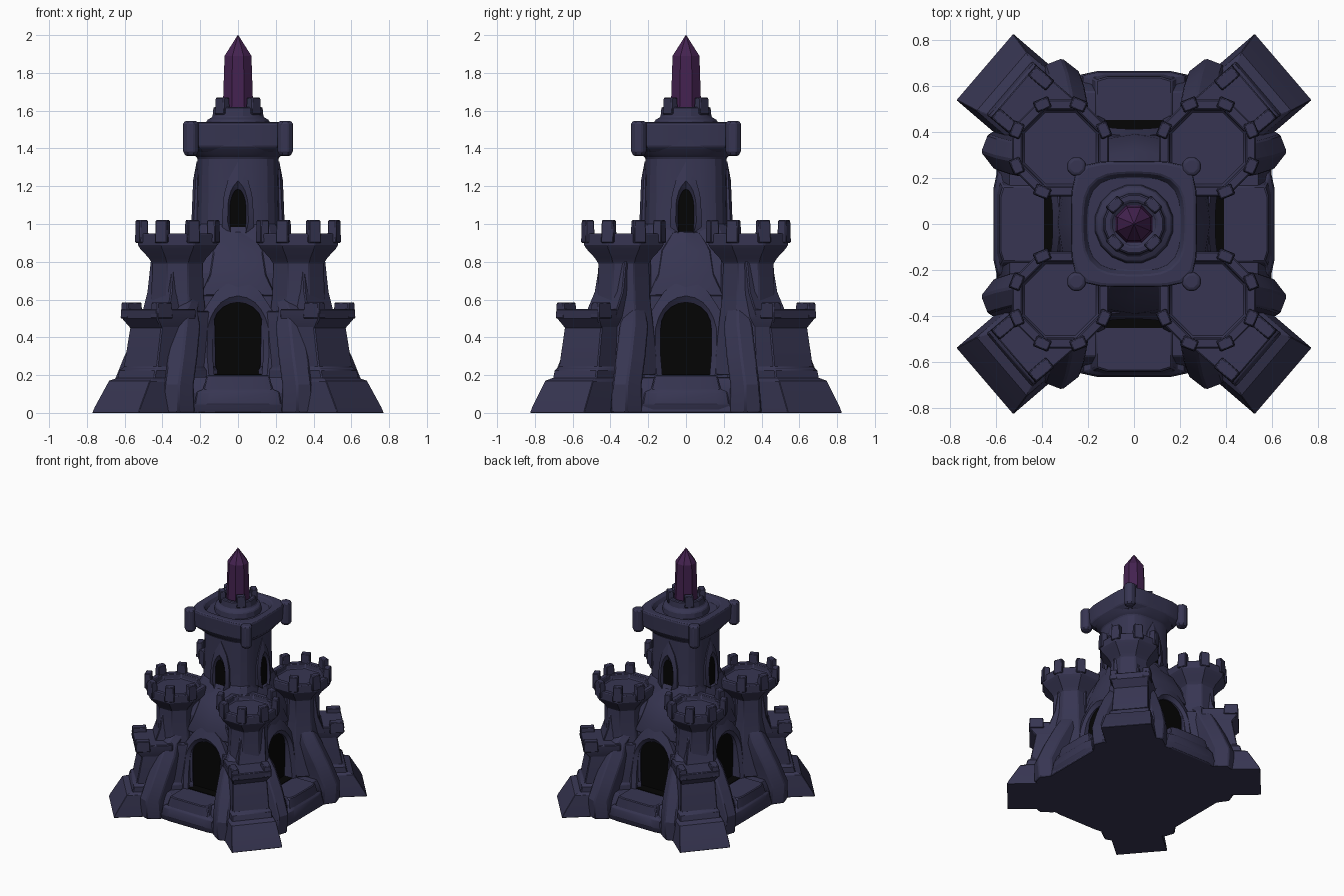
import bpy, bmesh, math
from mathutils import Vector

if "Cube" in bpy.data.objects:
    bpy.data.objects.remove(bpy.data.objects["Cube"])


def material(name, rgb):
    m = bpy.data.materials.new(name)
    m.diffuse_color = (*rgb, 1)
    m.use_nodes = True
    m.node_tree.nodes["Principled BSDF"].inputs["Base Color"].default_value = m.diffuse_color
    return m


STONE = material("slate stone", (0.038, 0.036, 0.084))
PURPLE = material("purple crystal", (0.058, 0.016, 0.080))
BLACK = material("black opening", (0.0014, 0.0014, 0.0014))


def finish(name, bm, mat, mirror=(0, 0), bevel=0.008):
    bmesh.ops.recalc_face_normals(bm, faces=bm.faces)
    me = bpy.data.meshes.new(name)
    bm.to_mesh(me)
    bm.free()
    ob = bpy.data.objects.new(name, me)
    bpy.context.collection.objects.link(ob)
    me.materials.append(mat)
    bpy.ops.object.select_all(action='DESELECT')
    ob.select_set(True)
    bpy.context.view_layer.objects.active = ob
    bpy.ops.object.shade_smooth_by_angle(angle=math.radians(20))
    if bevel:
        b = ob.modifiers.new("worn edges", 'BEVEL')
        b.width, b.segments, b.limit_method = bevel, 1, 'ANGLE'
        b.angle_limit = math.radians(40)
    if any(mirror):
        m = ob.modifiers.new("mirror", 'MIRROR')
        m.use_axis = (bool(mirror[0]), bool(mirror[1]), False)
        m.use_mirror_merge = False
    return ob


def add_loft(bm, rings):
    """Skin a stack of rings and cap both ends."""
    vs = [[bm.verts.new(p) for p in r] for r in rings]
    n = len(vs[0])
    for a, b in zip(vs, vs[1:]):
        for i in range(n):
            j = (i + 1) % n
            bm.faces.new((a[i], a[j], b[j], b[i]))
    bm.faces.new(vs[0][::-1])
    bm.faces.new(vs[-1])


def loft(name, rings, mat=STONE, mirror=(0, 0), bevel=0.006):
    bm = bmesh.new()
    add_loft(bm, rings)
    return finish(name, bm, mat, mirror, bevel)


def poly(z, r, n=8, c=(0, 0), turn=0.5):
    return [(c[0] + r * math.cos(math.tau * (i + turn) / n),
             c[1] + r * math.sin(math.tau * (i + turn) / n), z) for i in range(n)]


def squircle(z, rx, ry, p, n=32):
    pts = []
    for i in range(n):
        a = math.tau * (i + 0.5) / n
        c, s = math.cos(a), math.sin(a)
        k = (abs(c) ** p + abs(s) ** p) ** (-1 / p)
        pts.append((rx * k * c, ry * k * s, z))
    return pts


def blocks(name, places, size, z0, z1, mirror=(0, 0)):
    """Upright battlement blocks; places = (x, y, angle)."""
    bm = bmesh.new()
    for x, y, a in places:
        u, v = Vector((math.cos(a), math.sin(a))), Vector((-math.sin(a), math.cos(a)))
        def ring(z, k):
            return [(*(Vector((x, y)) + u * size[0] * k * i + v * size[1] * k * j), z)
                    for i, j in ((-1, -1), (1, -1), (1, 1), (-1, 1))]
        add_loft(bm, [ring(z0, 1), ring(z1, 0.9)])
    return finish(name, bm, STONE, mirror, 0.005)


# ---- base and central keep
loft("base", [[(x * k, y * k, z) for x, y in ((.6, -.3), (.6, .3), (.3, .64), (-.3, .64),
     (-.6, .3), (-.6, -.3), (-.3, -.64), (.3, -.64))] for z, k in ((0, 1), (.1, .97), (.19, .9))])
loft("keep_core", [squircle(z, x, y, 5) for z, x, y in
     ((.1, .32, .38), (.3, .31, .37), (.6, .31, .365), (.74, .30, .35), (.9, .24, .27), (1.0, .21, .22))])
loft("keep_tower", [squircle(z, r, r, 3.2) for z, r in
     ((.85, .23), (1.0, .222), (1.2, .217), (1.35, .215), (1.37, .24), (1.41, .268), (1.53, .272),
      (1.54, .262), (1.54, .222), (1.50, .20))])
loft("tower_rim", [squircle(z, r, r, 5) for z, r in
     ((1.38, .235), (1.41, .267), (1.53, .274), (1.54, .265), (1.54, .225), (1.505, .205))])
loft("rim_knob", [poly(z, r, 8, (.25, .25)) for z, r in
     ((1.36, .03), (1.385, .044), (1.53, .044), (1.545, .034))], mirror=(1, 1))
loft("crystal_seat", [poly(z, r, 16) for z, r in
     ((1.49, .175), (1.55, .168), (1.56, .15), (1.565, .138), (1.62, .132), (1.62, .10), (1.60, .09))])
blocks("crystal_seat_merlons", [(.117 * math.cos(a), .117 * math.sin(a), a) for a in
       (math.tau * (i + .5) / 4 for i in range(4))], (.024, .036), 1.58, 1.67)
loft("crystal", [poly(z, r, 8) for z, r in
     ((1.58, .088), (1.89, .077), (2.0, .0015))], PURPLE, bevel=0)


# ---- gates, windows, porches: drawn once, used on front/back and left/right
def on_side(side):
    """Map (across, outward, up) to the front/back or left/right face."""
    if side == "front":
        return lambda u, d, z: (u, -d, z), (0, 1)
    return lambda u, d, z: (d, u, z), (1, 0)


def arch(hw, z0, z1, n=10, point=1.0, rise=.62):
    spring = z0 + (z1 - z0) * rise
    pts = [(hw * .93, z0), (hw, z0 + (z1 - z0) * .3)]
    for i in range(n + 1):
        a = math.pi * i / n
        pts.append((hw * math.cos(a), spring + (z1 - spring) * math.sin(a) ** point))
    return pts + [(-hw, z0 + (z1 - z0) * .3), (-hw * .93, z0)]


def portal(name, side, hole, outline, back, front, lean):
    """Stone surround with a pierced arch, and a black plate behind it."""
    P, mir = on_side(side)
    z0 = hole[0][1]
    c = Vector((0, z0 + (max(q[1] for q in hole) - z0) * .45))

    def hull(p):  # point on the outline straight out from the arch centre
        d = Vector(p) - c
        best = None
        for a, b in zip(outline, outline[1:]):
            a, e = Vector(a) - c, Vector(b) - Vector(a)
            den = d.x * e.y - d.y * e.x
            if abs(den) > 1e-9:
                s, t = (a.x * e.y - a.y * e.x) / den, (a.x * d.y - a.y * d.x) / den
                if s > 0 and -.001 <= t <= 1.001:
                    best = c + d * s
        return best if best else Vector(p)
    f = lambda q, k: front - k - lean * (q[1] - z0)
    bm = bmesh.new()
    rows = []
    for h in hole:
        o = hull(h)
        m = (h[0] * .7 + o[0] * .3, h[1] * .7 + o[1] * .3)
        rows.append([bm.verts.new(P(q[0], d, q[1])) for q, d in
                     ((h, back), (h, f(h, .02)), (m, f(h, 0)), (o, f(o, .012)), (o, back - .06))])
    for a, b in zip(rows, rows[1:]):
        for i in range(4):
            bm.faces.new((a[i], a[i + 1], b[i + 1], b[i]))
    finish(name + "_surround", bm, STONE, mir, 0)
    loft(name + "_opening", [[P(u, d, z) for u, z in hole] for d in (back, back + .006)],
         BLACK, mir, 0)


gate_line = [(.20, .0), (.235, .3), (.22, .48), (.12, .64), (.05, .69), (0, .70),
             (-.05, .69), (-.12, .64), (-.22, .48), (-.235, .3), (-.20, .0)]
win_line = [(.085, .90), (.085, 1.1), (.06, 1.22), (0, 1.33), (-.06, 1.22), (-.085, 1.1), (-.085, .90)]
for side, d, name in (("front", 0, "front"), ("side", -.06, "side")):
    P, mir = on_side(side)
    portal(name + "_gate", side, arch(.135, .2, .585, 10, .9), gate_line, .378 + d, .475 + d, .16)
    portal(name + "_window", side, arch(.042, .95, 1.185, 8, 1.25), win_line, .222, .25, .05)
    # dark floor just inside the gate
    loft(name + "_gate_floor", [[P(u, e + d, z) for u, e in ((-.125, .37), (.125, .37), (.125, .452), (-.125, .452))]
         for z in (.198, .205)], BLACK, mir, 0)
    # stepped porch in front of each gate
    o = -.055 if side == "side" else 0
    loft(name + "_porch", [[P(-w, .3, z), P(w, .3, z), P(w, e + o, z), P(w * .7, e + o + .015, z),
         P(-w * .7, e + o + .015, z), P(-w, e + o, z)] for z, w, e in
         ((0, .25, .63), (.04, .25, .645), (.05, .23, .65), (.11, .22, .645), (.125, .185, .635), (.2, .165, .625))],
         mirror=mir)
    # shoulder gable running up the keep above the gate
    loft(name + "_gable", [[P(-w, .1, z), P(w, .1, z), P(w, e + d * k, z), P(0, e + .025 + d * k, z),
         P(-w, e + d * k, z)] for z, w, e, k in
         ((.62, .20, .375, 1), (.73, .15, .365, 1), (.86, .13, .30, .7), (.96, .07, .22, 0))], mirror=mir)
    # leaning rocks flanking the gate
    bm = bmesh.new()
    for s in (-1, 1):
        add_loft(bm, [[P(s * u, e + o, z) for u, e in ((a, .3), (b, .3), (b, f), ((a + b) / 2, f + .03), (a, f - .03))]
                      for z, a, b, f in ((0, .23, .40, .68), (.15, .235, .39, .69), (.3, .215, .37, .63),
                                         (.46, .20, .35, .55), (.54, .215, .33, .50), (.61, .20, .29, .42))])
    finish(name + "_gate_rocks", bm, STONE, mir)

# ---- four diagonal buttresses
N, T = Vector((.759, .651)), Vector((-.651, .759))


def arm(z, d, hw, t=.096, inner=.35):
    return [(*(N * a + T * (t + b)), z) for a, b in ((inner, -hw), (d, -hw), (d, hw), (inner, hw))]


loft("buttress_foot", [arm(z, d, w) for z, d, w in
     ((0, .938, .190), (.03, .924, .187), (.17, .84, .168), (.185, .80, .15))], mirror=(1, 1), bevel=.003)
loft("buttress_body", [arm(z, d, w) for z, d, w in
     ((.1, .82, .155), (.23, .785, .15), (.24, .765, .138), (.46, .725, .13), (.54, .70, .12))], mirror=(1, 1))
loft("buttress_ledge", [arm(z, d, w, inner=.5) for z, d, w in
     ((.44, .72, .125), (.50, .772, .145), (.55, .775, .148))], mirror=(1, 1))
ang = math.atan2(N.y, N.x)
blocks("ledge_horns", [(*(N * .72 + T * (.096 + s * .122)), ang) for s in (-1, 1)],
       (.055, .03), .5, .585, (1, 1))
loft("buttress_upper", [arm(z, d, w, t) for z, d, w, t in
     ((.5, .64, .11, .06), (.64, .585, .10, .04), (.85, .555, .09, .03))], mirror=(1, 1))

# ---- four corner turrets with battlements
C = (.32, .33)
loft("turret", [poly(z, r, 8, C) for z, r in
     ((.2, .20), (.5, .165), (.62, .15), (.79, .145), (.82, .165), (.87, .215), (.89, .228),
      (.95, .228), (.95, .18), (.91, .175))], mirror=(1, 1))
blocks("turret_merlons", [(C[0] + .205 * math.cos(a), C[1] + .205 * math.sin(a), a) for a in
       (math.radians(22.5 + 45 * k) for k in range(-2, 4))], (.026, .036), .90, 1.02, (1, 1))
